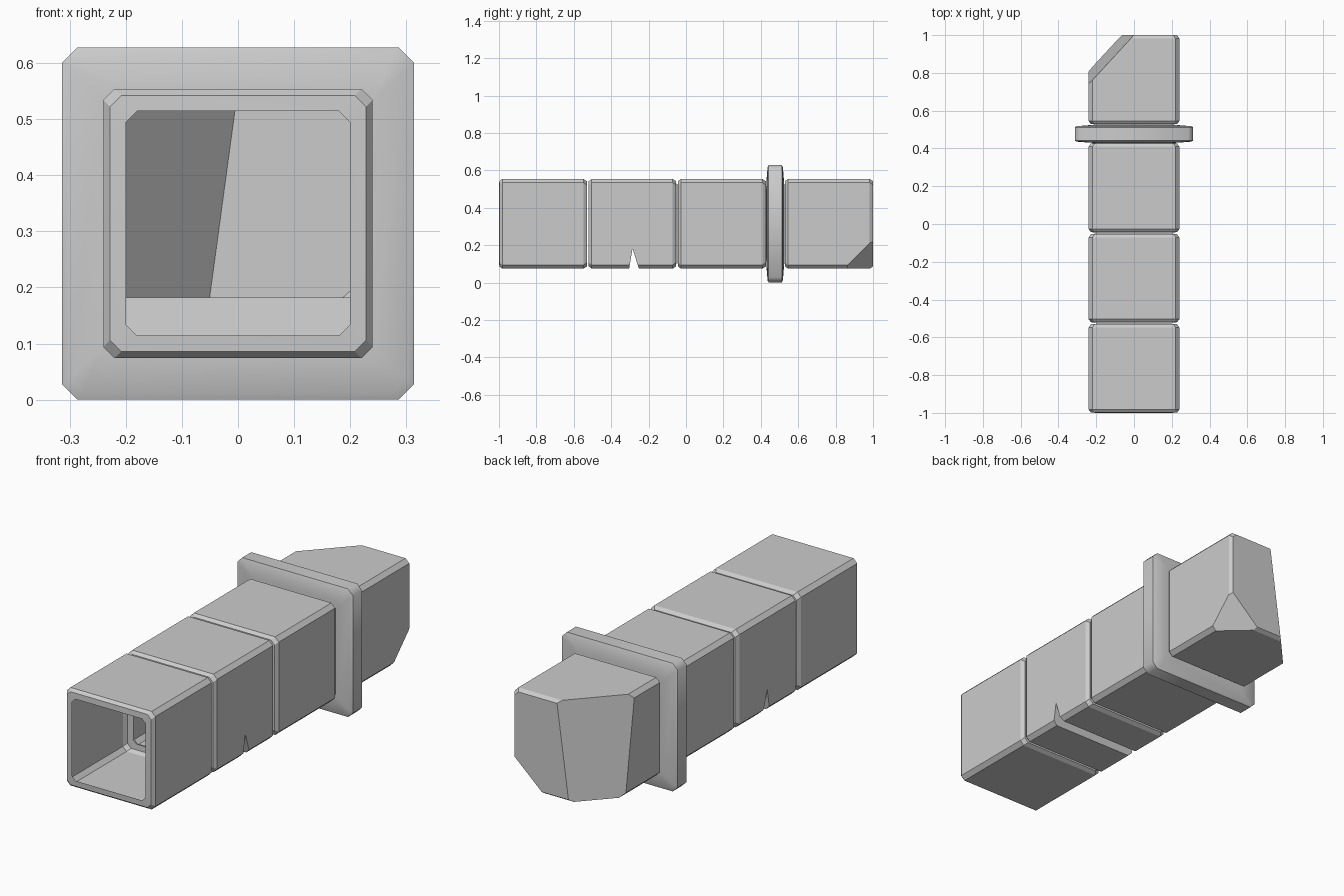
import bpy, bmesh, math
from mathutils import Vector

if "Cube" in bpy.data.objects:
    bpy.data.objects.remove(bpy.data.objects["Cube"])

ZC = 0.314      # height of the tube axis


def ring(bm, r, y, c):
    """Square loop with cut corners around the y axis."""
    k = r - c
    pts = [(r, -k), (r, k), (k, r), (-k, r), (-r, k), (-r, -k), (-k, -r), (k, -r)]
    return [bm.verts.new((x, y, ZC + z)) for x, z in pts]


def loft(profile, cap=False):
    """Sweep a (radius, y, corner) profile into a thin open shell."""
    bm = bmesh.new()
    loops = [ring(bm, *p) for p in profile]
    for a, b in zip(loops, loops[1:]):
        for i in range(8):
            j = (i + 1) % 8
            bm.faces.new((a[i], b[i], b[j], a[j]))
    if cap:
        bm.faces.new(loops[-1])
    return bm


def finish(bm, name, angle):
    bmesh.ops.recalc_face_normals(bm, faces=bm.faces[:])
    me = bpy.data.meshes.new(name)
    bm.to_mesh(me)
    bm.free()
    ob = bpy.data.objects.new(name, me)
    bpy.context.collection.objects.link(ob)
    bpy.ops.object.select_all(action='DESELECT')
    ob.select_set(True)
    bpy.context.view_layer.objects.active = ob
    bpy.ops.object.shade_smooth_by_angle(angle=math.radians(angle))
    return ob


def block(y0, y1, cap=False):
    """Bevelled block with an inward rim at its open ends."""
    c = 0.02
    prof = [(0.20, y0, c), (0.228, y0 + 0.002, c), (0.24, y0 + 0.018, c),
            (0.24, y1 - 0.018, c), (0.228, y1, c)]
    if not cap:
        prof.append((0.20, y1 + 0.002, c))
    return loft(prof, cap)


def bisect(bm, co, no, clear=False):
    res = bmesh.ops.bisect_plane(bm, geom=bm.verts[:] + bm.edges[:] + bm.faces[:],
                                 dist=1e-6, plane_co=co, plane_no=no, clear_outer=clear)
    return [e for e in res['geom_cut'] if isinstance(e, bmesh.types.BMEdge)]


def slice_off(bm, a, b, c, outward):
    """Chop a corner along the plane through three points and close it."""
    a, b, c = Vector(a), Vector(b), Vector(c)
    n = (b - a).cross(c - a).normalized()
    if n.dot(Vector(outward)) < 0:
        n = -n
    bmesh.ops.edgeloop_fill(bm, edges=bisect(bm, a, n, True))


def notch(bm, tip, y_front, y_back, z_base):
    """Full-width V groove cut up into the underside."""
    ty, tz = tip
    tip_co = Vector((0, ty, tz))
    planes = []
    for yb, s in ((y_front, 1), (y_back, -1)):
        n = Vector((0, (tz - z_base) * s, (yb - ty) * s)).normalized()
        planes.append(n)
        bisect(bm, tip_co, n)
    gone = [f for f in bm.faces
            if all((f.calc_center_median() - tip_co).dot(n) > 1e-6 for n in planes)
            and f.calc_center_median().z < tz]
    bmesh.ops.delete(bm, geom=gone, context='FACES')
    for n in planes:
        vs = [v for v in bm.verts
              if abs((v.co - tip_co).dot(n)) < 1e-5 and v.co.z < tz + 1e-4]
        mid = sum((v.co for v in vs), Vector()) / len(vs)
        vs.sort(key=lambda v: math.atan2(v.co.z - mid.z, v.co.x - mid.x))
        bm.faces.new(vs)


# front block
finish(block(-1.0, -0.53), "front_block", 30)

# second block with a notch underneath
bm = block(-0.522, -0.053)
notch(bm, (-0.286, 0.182), -0.304, -0.252, 0.075)
finish(bm, "notched_block", 30)

# third block
finish(block(-0.045, 0.427), "middle_block", 30)

# raised collar
finish(loft([(0.20, 0.429, 0.02), (0.24, 0.431, 0.02), (0.303, 0.436, 0.027),
             (0.3135, 0.442, 0.027), (0.3135, 0.512, 0.027),
             (0.303, 0.518, 0.027), (0.24, 0.523, 0.02), (0.20, 0.525, 0.02)]),
       "collar", 60)

# closed end block with two broken corners
bm = block(0.527, 1.0, cap=True)
slice_off(bm, (-0.065, 1, 0.075), (0, 1, 0.555), (-0.24, 0.74, 0.555), (-1, 1, 0))
slice_off(bm, (0.24, 0.86, 0.09), (0.24, 1, 0.23), (0.08, 1, 0.085), (1, 1, -1))
finish(bm, "broken_end_block", 30)
